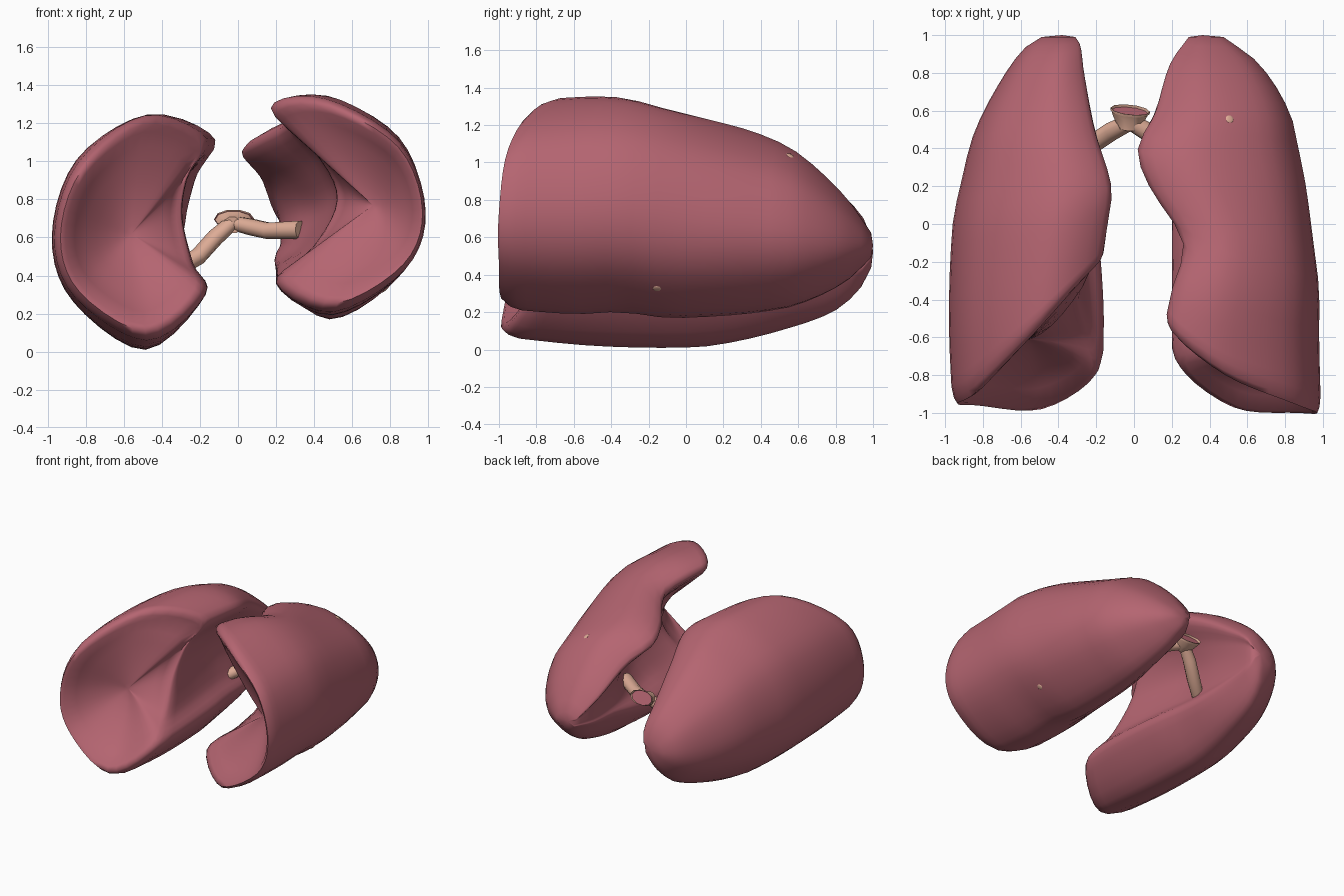
import bpy, bmesh, math
from mathutils import Vector

if "Cube" in bpy.data.objects:
    bpy.data.objects.remove(bpy.data.objects["Cube"])


def material(name, rgb):
    m = bpy.data.materials.new(name)
    m.diffuse_color = (*rgb, 1)
    m.use_nodes = True
    m.node_tree.nodes["Principled BSDF"].inputs["Base Color"].default_value = m.diffuse_color
    return m


LUNG = material("lung pink", (0.46, 0.13, 0.165))
AIRWAY = material("airway tan", (0.74, 0.42, 0.31))


def finish(name, bm, mats, angle):
    bmesh.ops.recalc_face_normals(bm, faces=bm.faces)
    me = bpy.data.meshes.new(name)
    bm.to_mesh(me)
    bm.free()
    ob = bpy.data.objects.new(name, me)
    bpy.context.collection.objects.link(ob)
    for m in mats:
        me.materials.append(m)
    bpy.ops.object.select_all(action='DESELECT')
    bpy.context.view_layer.objects.active = ob
    ob.select_set(True)
    bpy.ops.object.shade_smooth_by_angle(angle=math.radians(angle))
    return ob


def bridge(bm, a, b):
    n = len(a)
    return [bm.faces.new((a[i], a[(i + 1) % n], b[(i + 1) % n], b[i])) for i in range(n)]


def lerp(a, b, t):
    return a + (b - a) * t


def station(rows, y):
    """Smoothly interpolate the section measurements at depth y."""
    y = min(max(y, rows[0][0]), rows[-1][0])
    k = max(i for i in range(len(rows) - 1) if rows[i][0] <= y)
    p, q = rows[k], rows[k + 1]
    o, r = rows[max(k - 1, 0)], rows[min(k + 2, len(rows) - 1)]
    h = q[0] - p[0]
    t = (y - p[0]) / h
    out = []
    for c in range(1, len(p)):
        m0 = (q[c] - o[c]) / (q[0] - o[0]) * h
        m1 = (r[c] - p[c]) / (r[0] - p[0]) * h
        out.append((2*t**3 - 3*t*t + 1) * p[c] + (t**3 - 2*t*t + t) * m0
                   + (3*t*t - 2*t**3) * q[c] + (t**3 - t*t) * m1)
    return out


def controls(rows, y):
    """Ten (x, z) points of the crescent section, from the upper tip round the outside."""
    ox, tz, bz, ux, uz, lx, lz, mx = station(rows, y)
    h, g = tz - bz, uz - lz
    return [(ux, uz), (lerp(ux, ox, .36), tz), (lerp(ux, ox, .83), bz + .81 * h),
            (ox, bz + .48 * h), (lerp(lx, ox, .86), bz + .2 * h),
            (lerp(lx, ox, .38), bz), (lx, lz), (lerp(lx, mx, .6), lz + .2 * g),
            (mx, lz + .48 * g), (lerp(ux, mx, .68), lz + .74 * g)]


def loop_value(vals, u):
    """Closed Catmull-Rom through scalar values."""
    n = len(vals)
    i = int(u)
    t = u - i
    a, b, c, d = (vals[(i + k) % n] for k in (-1, 0, 1, 2))
    return .5 * (2*b + (c - a)*t + (2*a - 5*b + 4*c - d)*t*t + (3*b - a - 3*c + d)*t**3)


def lung(name, side, rows, rim, centre, n=50, steps=18):
    bm = bmesh.new()
    us = [10 * j / n for j in range(n)]
    rim_y = [loop_value(rim, u) for u in us]
    cen = Vector((side * centre[0], centre[1], centre[2]))

    def point(u, y):
        c = controls(rows, y)
        return loop_value([p[0] for p in c], u), loop_value([p[1] for p in c], u)

    # outer wall from slanting, rounded base rim to apex
    rings = []
    for s, shrink in [(0, .07), (.012, .025), (.035, 0)] + [(k / steps, 0) for k in range(1, steps + 1)]:
        s = lerp(s, math.sin(s * math.pi / 2), .55)
        ring = []
        for u, r in zip(us, rim_y):
            y = lerp(r, .99, s)
            x, z = point(u, y)
            ring.append(bm.verts.new((lerp(side * x, cen.x, shrink), y, lerp(z, cen.z, shrink))))
        rings.append(ring)
    for a, b in zip(rings, rings[1:]):
        bridge(bm, a, b)
    last = rings[-1]
    mid = sum((v.co for v in last), Vector()) / n
    tip = bm.verts.new((mid.x, 1.0, mid.z))
    for i in range(n):
        bm.faces.new((last[i], last[(i + 1) % n], tip))

    # gently hollow base that rests on the diaphragm
    prev = rings[0]
    for s in (.07, .2, .35, .5, .65, .8, .92):
        f = 1 - (1 - s) ** 1.6 if s > .1 else .04
        ring = [bm.verts.new((lerp(v.co.x, cen.x, s), lerp(v.co.y, cen.y, f),
                              lerp(v.co.z, cen.z, s))) for v in rings[0]]
        bridge(bm, prev, ring)
        prev = ring
    c = bm.verts.new(cen)
    for i in range(n):
        bm.faces.new((prev[i], prev[(i + 1) % n], c))
    return finish(name, bm, [LUNG], 75)


# rows: y, outer x, top z, bottom z, upper tip x z, lower tip x z, inner wall x
lung("lung_left_side", -1, [
    (-1.0, .96, 1.18, .07, .25, 1.10, .19, .28, .30),
    (-.5, .98, 1.24, .02, .22, 1.12, .17, .30, .28),
    (0, .96, 1.24, .01, .14, 1.12, .20, .30, .34),
    (.2, .92, 1.20, .03, .12, 1.10, .23, .30, .36),
    (.5, .84, 1.07, .10, .21, .98, .26, .30, .33),
    (.8, .68, .86, .21, .27, .78, .31, .36, .31),
    (.95, .56, .70, .35, .29, .65, .33, .42, .31),
    (1.0, .47, .58, .46, .32, .55, .34, .49, .33)],
    [-.22, -.55, -.88, -.95, -.96, -.98, -.80, -.58, -.42, -.30],
    (.56, -.61, .62))
lung("lung_right_side", 1, [
    (-1.0, .99, 1.30, .22, .20, 1.26, .22, .36, .50),
    (-.6, .98, 1.34, .19, .16, 1.28, .20, .36, .50),
    (-.35, .98, 1.34, .20, .20, 1.27, .20, .36, .52),
    (-.1, .95, 1.28, .17, .26, 1.20, .20, .40, .49),
    (.2, .91, 1.21, .18, .08, 1.10, .20, .42, .40),
    (.4, .87, 1.15, .20, .02, 1.05, .20, .45, .30),
    (.6, .82, 1.05, .24, .12, .95, .22, .48, .23),
    (.85, .66, .82, .36, .20, .75, .25, .50, .23),
    (1.0, .46, .61, .50, .30, .58, .32, .52, .31)],
    [-.55, -.80, -.95, -1.0, -1.0, -.97, -.74, -.52, -.44, -.47],
    (.71, -.69, .77))


def tube(name, path, radii, open_start=False, n=10):
    """Round tube along a path; radii are (width, height) pairs."""
    bm = bmesh.new()
    pts = [Vector(p) for p in path]
    rings = []
    for i, p in enumerate(pts):
        d = (pts[min(i + 1, len(pts) - 1)] - pts[max(i - 1, 0)]).normalized()
        side = d.cross(Vector((0, 0, 1))).normalized()
        up = side.cross(d)
        w, h = radii[i]
        rings.append([bm.verts.new(p + side * w * math.cos(a) + up * h * math.sin(a))
                      for a in (2 * math.pi * j / n for j in range(n))])
    for a, b in zip(rings, rings[1:]):
        bridge(bm, a, b)
    bm.faces.new(rings[-1])
    cap = bm.faces.new(rings[0])
    if open_start:  # wall thickness, then a pink recess
        bmesh.ops.inset_region(bm, faces=[cap], thickness=.012)
        inward = (pts[1] - pts[0]).normalized() * .015
        for v in cap.verts:
            v.co += inward
        cap.material_index = 1
    return finish(name, bm, [AIRWAY, LUNG], 40)


# windpipe stub and its two branches
tube("windpipe", [(-.02, .605, .70), (-.025, .56, .675), (-.03, .50, .665)],
     [(.105, .055), (.085, .05), (.05, .045)], True)
tube("bronchus_left_side", [(-.04, .53, .67), (-.12, .49, .60), (-.21, .43, .50), (-.33, .34, .43)],
     [(.045, .04), (.05, .045), (.05, .045), (.045, .045)])
tube("bronchus_right_side", [(0, .53, .67), (.07, .49, .655), (.16, .42, .635), (.33, .30, .64)],
     [(.045, .04), (.05, .045), (.05, .045), (.05, .05)])

# small airway ends that just break the lung surface
right = bpy.data.objects["lung_right_side"]
for k, p in enumerate([(.52, .57, 1.07), (.82, -.16, .27)]):
    hit, co, nor, _ = right.closest_point_on_mesh(Vector(p))
    bm = bmesh.new()
    bmesh.ops.create_uvsphere(bm, u_segments=10, v_segments=6, radius=.022)
    for v in bm.verts:
        v.co.z *= .2
        v.co = nor.to_track_quat('Z', 'Y') @ v.co + co
    finish("airway_end_%d" % (k + 1), bm, [AIRWAY], 40)
